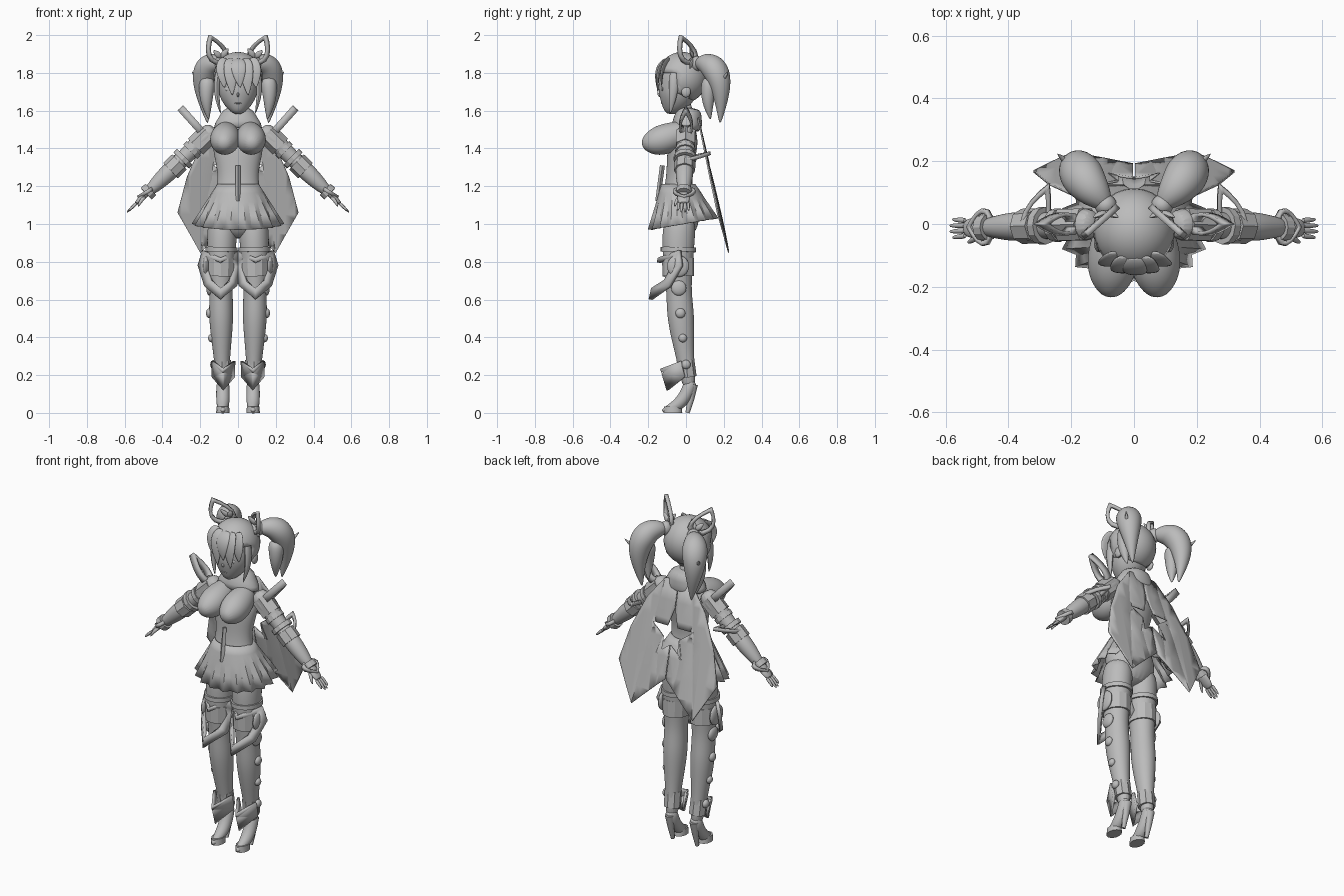
import bpy, bmesh, math
from mathutils import Vector

cube = bpy.data.objects.get("Cube")
if cube:
    bpy.data.objects.remove(cube)

GREY_LEVEL = .5
grey = bpy.data.materials.new("plain_grey")
grey.use_nodes = True
grey.diffuse_color = (GREY_LEVEL, GREY_LEVEL, GREY_LEVEL, 1)
grey.node_tree.nodes["Principled BSDF"].inputs["Base Color"].default_value = grey.diffuse_color


def finish(name, bm, pair=False, thick=0, sub=0, angle=35):
    """Turn a bmesh into an object, with optional mirror, thickness and smoothing."""
    bmesh.ops.recalc_face_normals(bm, faces=bm.faces)
    mesh = bpy.data.meshes.new(name)
    bm.to_mesh(mesh)
    bm.free()
    mesh.materials.append(grey)
    obj = bpy.data.objects.new(name, mesh)
    bpy.context.collection.objects.link(obj)
    bpy.ops.object.select_all(action="DESELECT")
    obj.select_set(True)
    bpy.context.view_layer.objects.active = obj
    bpy.ops.object.shade_smooth_by_angle(angle=math.radians(angle))
    if thick:
        solid = obj.modifiers.new("thickness", "SOLIDIFY")
        solid.thickness, solid.offset = thick, 0
    if sub:
        smooth = obj.modifiers.new("smooth", "SUBSURF")
        smooth.levels = smooth.render_levels = sub
    if pair:
        obj.modifiers.new("mirror", "MIRROR").use_mirror_merge = False


def along(path, s):
    """Point at fraction s of the Bezier curve with these control points."""
    pts = [Vector(p) for p in path]
    while len(pts) > 1:
        pts = [a.lerp(b, s) for a, b in zip(pts, pts[1:])]
    return pts[0]


def sweep(name, path, radii, depth=1, pair=False, n=16, sub=2, angle=60, taper=1):
    """Skin evenly spaced elliptical rings along a curve; taper scales the depth at the end."""
    bm = bmesh.new()
    steps = len(radii) - 1
    pts = [along(path, i / steps) for i in range(steps + 1)]
    rings = []
    for i, r in enumerate(radii):
        t = (pts[min(i + 1, steps)] - pts[max(i - 1, 0)]).normalized()
        u = Vector((0, 1, 0)).cross(t).normalized()
        v = t.cross(u) * depth * (1 + (taper - 1) * i / steps)
        turn = [math.tau * k / n for k in range(n)]
        rings.append([bm.verts.new(pts[i] + r * (u * math.cos(a) + v * math.sin(a))) for a in turn])
    for a, b in zip(rings, rings[1:]):
        for k in range(n):
            bm.faces.new((a[k], a[k - 1], b[k - 1], b[k]))
    bm.faces.new(rings[0])
    bm.faces.new(rings[-1])
    finish(name, bm, pair, 0, sub, angle)


def cuff(name, path, start, end, radius, n=12, depth=1):
    """Hard-edged armour band around part of a limb."""
    sweep(name, [along(path, start), along(path, end)], [radius, radius], depth, True, n, 0, 25)


def ball(name, centre, radii, pair=False, cut=None, thick=0):
    bm = bmesh.new()
    bmesh.ops.create_uvsphere(bm, u_segments=28, v_segments=16, radius=1)
    for v in bm.verts:
        v.co = Vector([c + r * k for c, r, k in zip(centre, radii, v.co)])
    if cut:
        gone = [f for f in bm.faces if cut(f.calc_center_median())]
        bmesh.ops.delete(bm, geom=gone, context="FACES")
    finish(name, bm, pair, thick)


def frame(name, outline, hole, place, thick=.02):
    """Flat band between an outline and its shrunken copy, placed in space by a rule."""
    bm = bmesh.new()
    mid = sum((Vector(p) for p in outline), Vector((0, 0))) / len(outline)
    outer = [bm.verts.new(place(*p)) for p in outline]
    inner = [bm.verts.new(place(*mid.lerp(Vector(p), hole))) for p in outline]
    for k in range(len(outline)):
        bm.faces.new((outer[k - 1], outer[k], inner[k], inner[k - 1]))
    finish(name, bm, True, thick, angle=20)


def petal(name, base, tip, side, hole=.65, thick=.02):
    """Hollow teardrop loop from base to tip, with half its width given by side."""
    base, tip, side = Vector(base), Vector(tip), Vector(side)
    turn = [math.tau * k / 14 for k in range(14)]
    drop = [((1 + math.cos(a)) / 2, math.sin(a) * abs(math.sin(a / 2)) * 1.3) for a in turn]
    frame(name, drop, hole, lambda u, v: base.lerp(tip, u) + side * v, thick)


def both_sides(half):
    """Close a half outline that starts and ends on the centre line."""
    return half + [(-x, z) for x, z in half[-2:0:-1]]


# Head, face and neck
sweep("face", [(0, -.1, 1.585), (0, -.03, 1.68), (0, -.02, 1.87)], [.02, .07, .1, .11, .115, .08], n=20)
ball("nose", (0, -.138, 1.685), (.007, .012, .012))
ball("eye", (.045, -.125, 1.715), (.024, .006, .014), True)
ball("mouth", (0, -.128, 1.64), (.018, .005, .004))
ball("ear_piece", (.11, 0, 1.7), (.014, .025, .03), True)
sweep("neck", [(0, .01, 1.48), (0, -.01, 1.65)], [.05, .04, .04])
sweep("choker", [(0, 0, 1.57), (0, 0, 1.59)], [.048, .048], n=24, sub=0)

# Hair cap, fringe and side locks
ball("hair_cap", (0, -.02, 1.775), (.125, .128, .13), thick=.012,
     cut=lambda p: p.z < 1.8 and p.y < -.06 or p.z < 1.68 and p.y < .02)
for i in range(-2, 3):
    x = i * .042
    out = math.sqrt(.14 ** 2 - x ** 2)
    low = 1.68 if i % 2 else 1.72
    lock = [(x * .7, -.02 - .6 * out, 1.875), (x * 1.1, -.02 - 1.1 * out, 1.84), (x + .012, -.02 - .96 * out, low)]
    sweep(f"fringe_lock_{i + 3}", lock, [.03, .042, .042, .03, .003], .25, n=10)
sweep("side_lock", [(.1, -.06, 1.82), (.135, -.06, 1.7), (.09, -.085, 1.58)], [.02, .018, .014, .002], 1.6, True, 8, 1)

# Twin tails with their ties and loose strands
sweep("twin_tail", [(.08, .05, 1.85), (.23, .22, 1.9), (.16, .18, 1.53)], [.02, .058, .073, .072, .058, .034, .004], 1, True, 12)
sweep("tail_strand", [(.16, .13, 1.78), (.18, .1, 1.66), (.155, .13, 1.55)], [.05, .045, .03, .003], 1, True, 8)
sweep("tail_flick", [(.17, .16, 1.76), (.22, .2, 1.75), (.245, .225, 1.81)], [.03, .02, .01, .002], 1, True, 8, 1)
ball("hair_tie", (.09, .06, 1.85), (.035, .035, .04), True)

# Hollow animal-ear ornaments and the bows under them
petal("ear_frame", (.085, .03, 1.845), (.15, -.03, 2), (.05, -.042, -.015), .7)
for i, tip in enumerate([(.05, .02, 1.93), (.13, .02, 1.92), (.12, .02, 1.82)]):
    sweep(f"bow_leaf_{i}", [(.09, .04, 1.88), tip], [.008, .02, .015, .003], .6, True, 8, 1)

# Torso, bust, collar and front zip
sweep("torso", [(0, -.02, .92), (0, -.07, 1.24), (0, .01, 1.54)], [.08, .15, .15, .112, .108, .13, .14, .07], .76, n=20, taper=.7)
sweep("bust", [(.06, .01, 1.5), (.07, -.13, 1.43), (.076, -.235, 1.425)], [.05, .072, .082, .08, .064, .025], 1, True)
sweep("collar", [(0, 0, 1.49), (0, .02, 1.62)], [.14, .125, .095, .072], .56, n=20, sub=1, taper=1.5)
sweep("zip_strip", [(0, -.125, 1.31), (0, -.15, 1.12)], [.013, .013], n=4, sub=0, angle=20)

# Pleated skirt
PLEATS = 18
bm = bmesh.new()
rows = []
for s in (0, .2, .4, .7, 1):
    row = []
    for k in range(PLEATS * 2):
        a = math.tau * k / (PLEATS * 2)
        fold = 1 - .16 * max(0, s - .2) * (k % 2)
        x, y = fold * (.107 + .135 * s) * math.cos(a), fold * (.087 + .1 * s) * math.sin(a)
        row.append(bm.verts.new((x, y - .04 + .025 * s, 1.21 - (.21 - .03 * math.sin(a)) * s)))
    rows.append(row)
for a, b in zip(rows, rows[1:]):
    for k in range(PLEATS * 2):
        bm.faces.new((a[k - 1], a[k], b[k], b[k - 1]))
finish("skirt", bm, thick=.006, angle=20)

# Split cape with a star opening shared by both halves
star = []
for k in range(6):
    a, r = math.pi * (.5 - .2 * k), .055 if k % 2 else .14
    star.append((max(.003, r * math.cos(a)), 1.27 + r * math.sin(a)))
edge = [(.003, 1.03), (.06, .98), (.2, .85), (.32, 1.06), (.27, 1.25), (.19, 1.43), (.09, 1.56), (.003, 1.57)]
bm = bmesh.new()
bm.faces.new([bm.verts.new((x, 0, z)) for x, z in star + edge])
bmesh.ops.triangulate(bm, faces=bm.faces[:])
for k in range(1, 7):
    for spot, normal in (((k * .05, 0, 0), (1, 0, 0)), ((0, 0, .85 + k * .1), (0, 0, 1))):
        bmesh.ops.bisect_plane(bm, geom=bm.verts[:] + bm.edges[:] + bm.faces[:], plane_co=spot, plane_no=normal)
for v in bm.verts:
    v.co.y = .065 + .235 * (1.56 - v.co.z) - .15 * v.co.x ** 2
finish("cape", bm, True, .008)

# Arms with shoulder, elbow and wrist armour
ARM = [(.12, 0, 1.51), (.595, -.015, 1.055)]
sweep("arm", [ARM[0], along(ARM, .78)], [.05, .055, .046, .04, .05, .04, .024], 1, True)
cuff("shoulder_guard", ARM, .07, .22, .058, 6)
cuff("upper_arm_band", ARM, .24, .28, .053)
cuff("elbow_band", ARM, .34, .38, .06)
cuff("elbow_guard", ARM, .4, .5, .056, 8)
cuff("wrist_cuff", ARM, .72, .77, .042)
petal("wrist_fin", (.45, -.01, 1.19), (.53, -.01, 1.14), (0, .06, 0), .75)
petal("shoulder_fin", (.18, 0, 1.475), (.305, 0, 1.615), (0, .037, 0), thick=.04)
petal("elbow_fin", (.34, -.05, 1.33), (.27, .13, 1.375), (.04, .02, 0))

# Hands
sweep("palm", [along(ARM, .74), along(ARM, .89)], [.014, .017, .016, .012], 2.1, True, 12, 1)
for i in range(4):
    shift = Vector((0, (i - 1.5) * .016, 0))
    reach = 1 - .02 * abs(i - 1.5)
    sweep(f"finger_{i}", [along(ARM, .87) + shift, along(ARM, reach) + shift * 1.2], [.01, .009, .005], 1, True, 8, 1)
sweep("thumb", [(.49, -.03, 1.145), (.52, -.06, 1.13), (.53, -.06, 1.09)], [.012, .011, .005], 1, True, 8, 1)

# Legs with stocking bands and armour cuffs
LEG = [(.08, -.03, 1.05), (.1, -.07, .7), (.08, .02, .12)]
sweep("leg", LEG, [.07, .082, .077, .071, .06, .068, .056, .04, .034], 1.1, True)
cuff("stocking_band", LEG, .23, .26, .084, 20, 1.12)
cuff("knee_cuff", LEG, .3, .41, .075, 12, 1.12)
cuff("ankle_cuff", LEG, .86, .94, .047, 8)

# High-heeled boots
sweep("foot", [(.08, .03, .18), (.08, 0, .02), (.08, -.13, .01)], [.036, .037, .037, .03, .01], 1, True, 12)
sweep("sole", [(.08, -.07, .035), (.08, -.07, 0)], [.033, .036], 1.4, True, 12, 0)
sweep("heel", [(.08, .035, .15), (.08, .03, .07), (.08, .008, 0)], [.028, .018, .011], 1, True, 8, 0)

# Pointed knee shield, ankle shield and side discs
knee = both_sides([(0, .82), (.09, .86), (.115, .78), (.08, .67), (0, .6)])
frame("knee_shield", knee, .62, lambda x, z: Vector((.092 + x, 1.1 * abs(x) + .22 * z - .32, z)))
ankle = both_sides([(0, .235), (.058, .275), (.055, .19), (0, .12)])
frame("ankle_shield", ankle, .05, lambda x, z: Vector((.078 + x, 2 * abs(x) - .3 * z - .06, z)), .014)
for i, (s, out, r) in enumerate([(.35, .08, .058), (.48, .06, .04), (.62, .062, .026), (.75, .053, .022), (.88, .045, .024)]):
    ball(f"side_disc_{i}", along(LEG, s) + Vector((out, 0, 0)), (.018, r, r), True)
